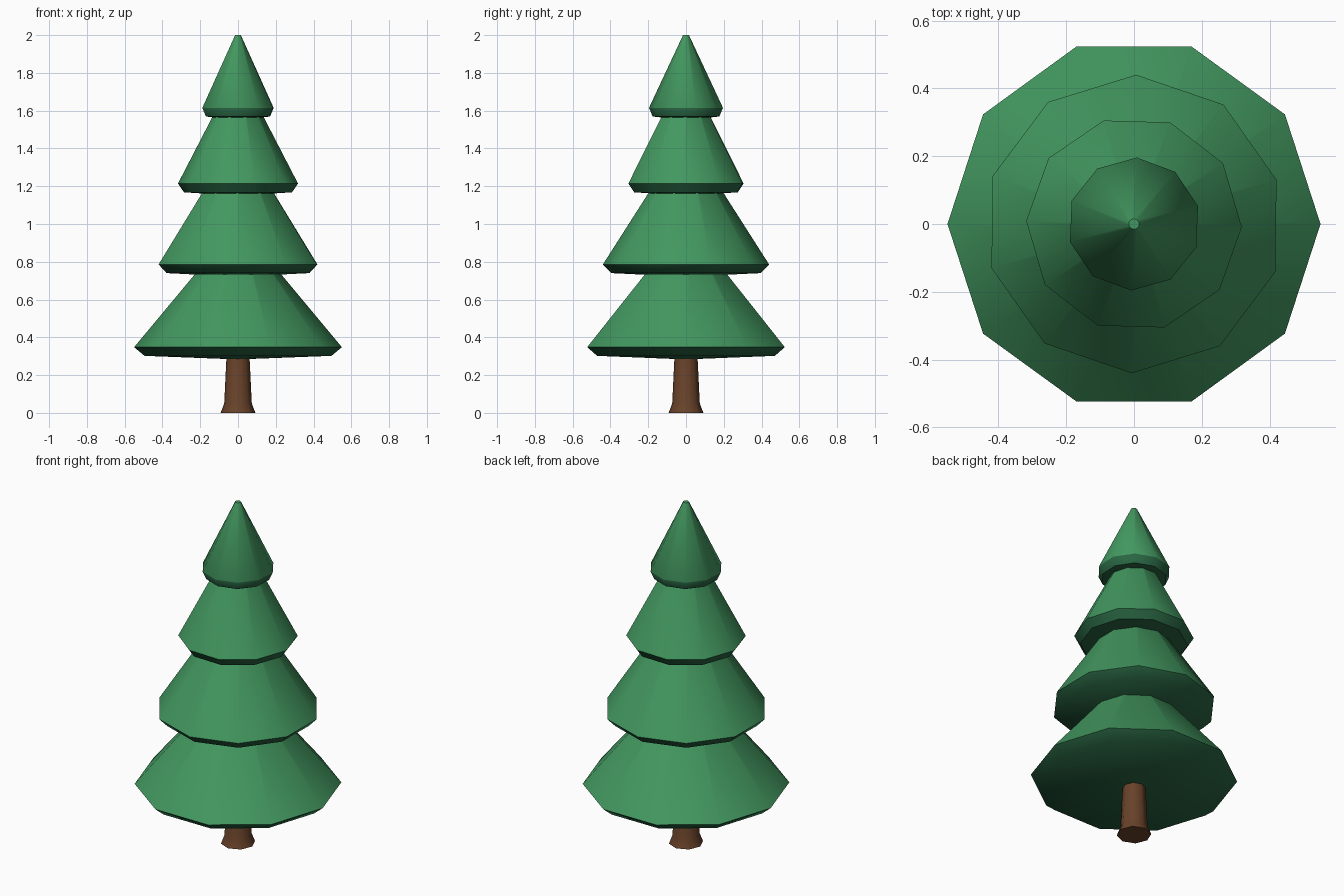
import bpy, bmesh, math

if "Cube" in bpy.data.objects:
    bpy.data.objects.remove(bpy.data.objects["Cube"])


def material(name, rgb):
    m = bpy.data.materials.new(name)
    m.diffuse_color = (*rgb, 1.0)
    m.use_nodes = True
    m.node_tree.nodes["Principled BSDF"].inputs["Base Color"].default_value = m.diffuse_color
    return m


def lathe(name, profile, sides, turn, mats, split_z=None):
    """Spin a (radius, z) profile into a closed solid; radius 0 makes a pole.
    Faces centred below split_z get the second material."""
    bm = bmesh.new()
    rings = []
    for r, z in profile:
        if r == 0:
            rings.append([bm.verts.new((0, 0, z))] * sides)
        else:
            angles = [turn + math.tau * i / sides for i in range(sides)]
            rings.append([bm.verts.new((r * math.cos(a), r * math.sin(a), z)) for a in angles])
    for low, high in zip(rings, rings[1:]):
        for i in range(sides):
            j = (i + 1) % sides
            corners = list(dict.fromkeys((low[i], low[j], high[j], high[i])))
            bm.faces.new(corners)
    bm.faces.new(rings[-1])
    if profile[0][0] > 0:
        bm.faces.new(rings[0][::-1])
    bmesh.ops.recalc_face_normals(bm, faces=bm.faces)
    for f in bm.faces:
        if split_z is not None and f.calc_center_median().z < split_z:
            f.material_index = 1
    mesh = bpy.data.meshes.new(name)
    bm.to_mesh(mesh)
    bm.free()
    for m in mats:
        mesh.materials.append(m)
    obj = bpy.data.objects.new(name, mesh)
    bpy.context.collection.objects.link(obj)
    bpy.ops.object.select_all(action='DESELECT')
    obj.select_set(True)
    bpy.context.view_layer.objects.active = obj
    bpy.ops.object.shade_smooth_by_angle(angle=math.radians(50))
    return obj


green = material("needle green", (0.055, 0.31, 0.115))
dark_green = material("underside dark green", (0.022, 0.13, 0.055))
brown = material("bark brown", (0.14, 0.055, 0.023))

# Trunk with flared foot
lathe("trunk", [(0.092, 0), (0.073, 0.05), (0.058, 0.36)], 8, 0, [brown])

# Foliage tiers: rim radius, rim height, top height; each twisted a little further
tiers = [(0.55, 0.348, 0.955), (0.44, 0.786, 1.42), (0.318, 1.214, 1.78), (0.196, 1.615, 2.0)]
for i, (r, z, top) in enumerate(tiers):
    # dark underside below the rim
    profile = [(0, z - 0.065), (r * 0.9, z - 0.046), (r, z), (r * 0.08, top)]
    lathe(f"foliage_tier_{i + 1}", profile, 10, 0.3 * i, [green, dark_green], z)
